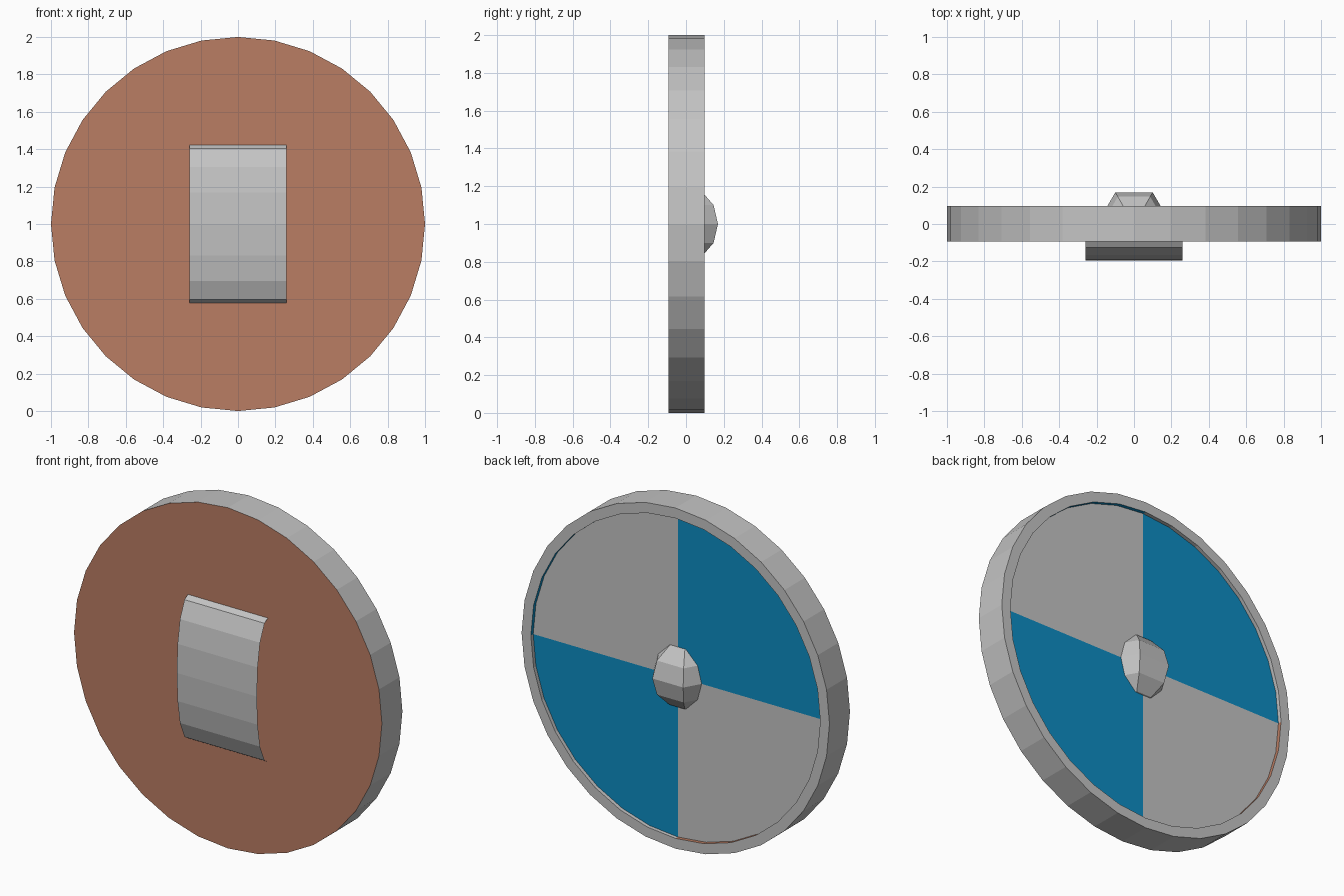
import bpy, bmesh, math
from mathutils import Matrix

if "Cube" in bpy.data.objects:
    bpy.data.objects.remove(bpy.data.objects["Cube"])

CZ = 1.0      # height of the shield centre
SIDES = 32


def material(name, rgb):
    m = bpy.data.materials.new(name)
    m.diffuse_color = (*rgb, 1)
    m.use_nodes = True
    m.node_tree.nodes["Principled BSDF"].inputs["Base Color"].default_value = m.diffuse_color
    return m


GREY = material("grey metal", (0.55, 0.55, 0.55))
BROWN = material("brown leather", (0.49, 0.205, 0.126))
BLUE = material("blue paint", (0.004, 0.263, 0.539))


def finish(name, bm, mats):
    mesh = bpy.data.meshes.new(name)
    bm.to_mesh(mesh)
    bm.free()
    for m in mats:
        mesh.materials.append(m)
    obj = bpy.data.objects.new(name, mesh)
    bpy.context.collection.objects.link(obj)
    return obj


# Round body turned about the y axis: brown face, grey rim, recessed quartered panel
profile = [(0, -0.093), (1, -0.093), (1, 0.097), (0.94, 0.097), (0.94, 0.075), (0, 0.075)]
bm = bmesh.new()
rings = []
for r, y in profile:
    rings.append([bm.verts.new((r * math.cos(a), y, CZ + r * math.sin(a)))
                  for a in (2 * math.pi * i / SIDES for i in range(SIDES))])
for band in range(len(profile) - 1):
    lo, hi = rings[band], rings[band + 1]
    for i in range(SIDES):
        j = (i + 1) % SIDES
        f = bm.faces.new((lo[i], lo[j], hi[j], hi[i]))
        c = f.calc_center_median()
        right, upper = c.x > 0, c.z > CZ
        if band == 0:                         # front face
            f.material_index = 1
        elif band == 3 and right == upper:    # inner wall of the rim
            f.material_index = 2 if right else 1
        elif band == 4 and right != upper:    # two painted quarters
            f.material_index = 2
bmesh.ops.remove_doubles(bm, verts=bm.verts, dist=1e-5)
bmesh.ops.recalc_face_normals(bm, faces=bm.faces)
finish("shield_body", bm, [GREY, BROWN, BLUE])

# Faceted boss: half of a six-sided sphere
bm = bmesh.new()
bmesh.ops.create_uvsphere(bm, u_segments=6, v_segments=6, radius=0.2,
                          matrix=Matrix.Rotation(math.pi / 2, 4, 'Z'))
bmesh.ops.bisect_plane(bm, geom=bm.verts[:] + bm.edges[:] + bm.faces[:],
                       plane_co=(0, 0.02, 0), plane_no=(0, 1, 0), clear_inner=True)
bmesh.ops.translate(bm, verts=bm.verts, vec=(0, -0.004, CZ))
finish("boss", bm, [GREY])

# Thin arched grip strap on the front
half = [(0.422, -0.093), (0.403, -0.125), (0.305, -0.167), (0.168, -0.189)]
arch = half + [(0, -0.196)] + [(-z, y) for z, y in reversed(half)]
bm = bmesh.new()
rows = [[bm.verts.new((x, y, CZ + z)) for x in (-0.26, 0.26)] for z, y in arch]
for a, b in zip(rows, rows[1:]):
    bm.faces.new((a[0], b[0], b[1], a[1]))
finish("grip_strap", bm, [GREY])
